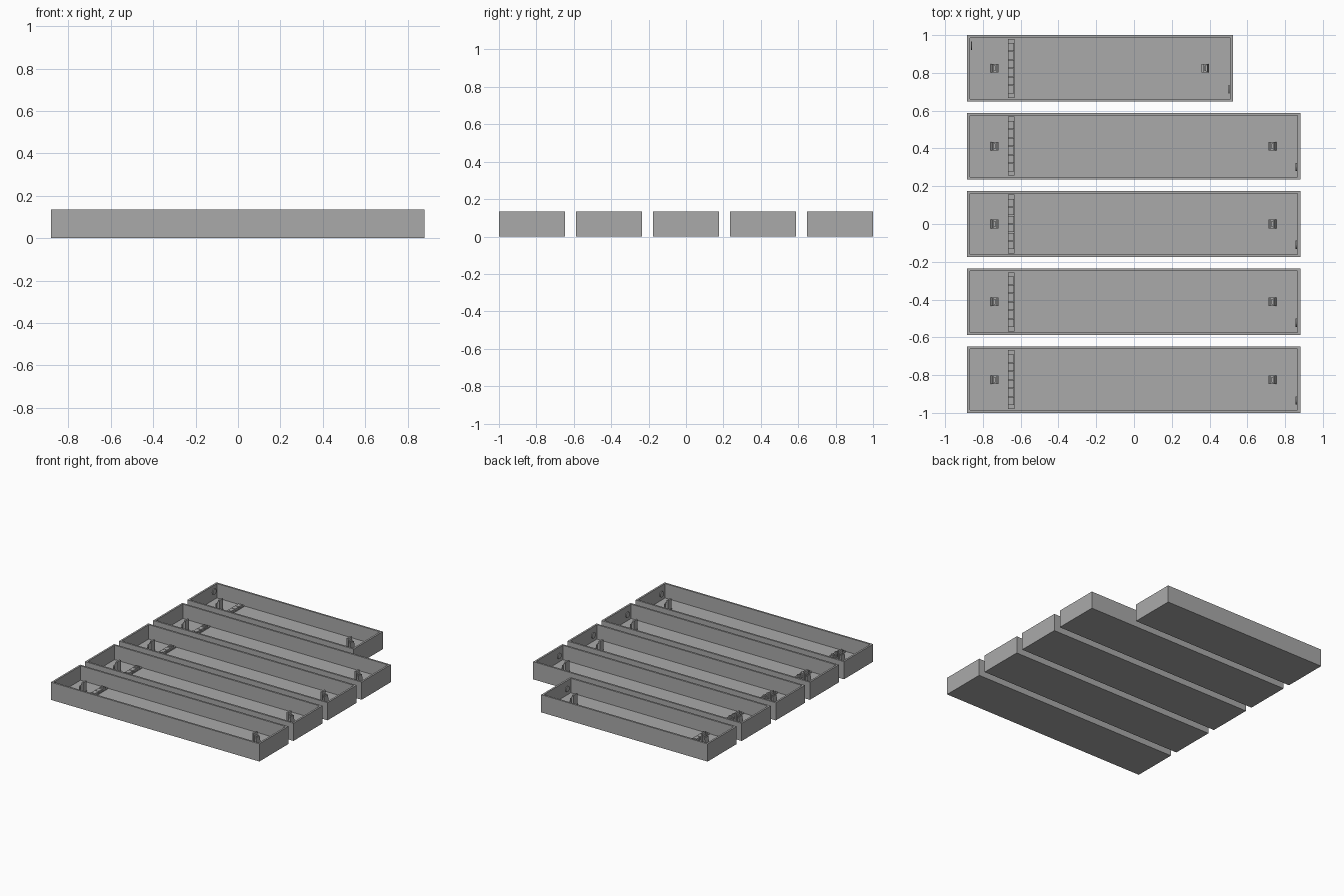
import bpy, bmesh, math
from mathutils import Matrix, Vector

if "Cube" in bpy.data.objects:
    bpy.data.objects.remove(bpy.data.objects["Cube"])

grey = bpy.data.materials.new("mid_grey")
grey.diffuse_color = (0.4, 0.4, 0.4, 1)
grey.use_nodes = True
grey.node_tree.nodes["Principled BSDF"].inputs["Base Color"].default_value = grey.diffuse_color

HEIGHT, WIDTH, WALL, FLOOR = 0.135, 0.352, 0.02, 0.025
LEFT = -0.883


def finish(bm, name):
    bmesh.ops.recalc_face_normals(bm, faces=bm.faces)
    mesh = bpy.data.meshes.new(name)
    bm.to_mesh(mesh)
    bm.free()
    mesh.materials.append(grey)
    obj = bpy.data.objects.new(name, mesh)
    bpy.context.collection.objects.link(obj)
    return obj


def add_box(bm, centre, size, tilt=0.0):
    m = (Matrix.Translation(centre) @ Matrix.Rotation(tilt, 4, 'Y')
         @ Matrix.Diagonal((*size, 1)))
    bmesh.ops.create_cube(bm, size=1, matrix=m)


def add_disc(bm, centre, radius, depth, axis='Z'):
    turn = Matrix.Rotation(math.pi / 2, 4, 'Y') if axis == 'X' else Matrix()
    bmesh.ops.create_cone(bm, cap_ends=True, segments=16, radius1=radius,
                          radius2=radius, depth=depth,
                          matrix=Matrix.Translation(centre) @ turn)


def make_tray(name, y, right):
    # open box: inset the top face, then sink it to the floor level
    bm = bmesh.new()
    add_box(bm, ((LEFT + right) / 2, y, HEIGHT / 2),
            (right - LEFT, WIDTH, HEIGHT))
    top = max(bm.faces, key=lambda f: f.calc_center_median().z)
    bmesh.ops.inset_region(bm, faces=[top], thickness=WALL)
    sunk = bmesh.ops.extrude_face_region(bm, geom=[top])
    verts = [v for v in sunk["geom"] if isinstance(v, bmesh.types.BMVert)]
    bmesh.ops.translate(bm, verts=verts, vec=Vector((0, 0, FLOOR - HEIGHT)))
    if top.is_valid:
        bmesh.ops.delete(bm, geom=[top], context='FACES_ONLY')
    finish(bm, name)


def make_holder(name, x, y, out):
    # upright socket: foot, slim post, back plate and leaning outer plate
    bm = bmesh.new()
    add_box(bm, (x, y, FLOOR + 0.008), (0.04, 0.045, 0.016))
    add_box(bm, (x - out * 0.013, y, 0.07), (0.012, 0.045, 0.09))
    add_box(bm, (x, y, 0.06), (0.01, 0.03, 0.07))
    add_box(bm, (x + out * 0.012, y, 0.055), (0.008, 0.045, 0.06), -out * 0.15)
    finish(bm, name)


def make_terminal_strip(name, y, screws):
    # low rail across the floor with raised cells and round screws
    bm = bmesh.new()
    x = -0.65
    add_box(bm, (x, y, FLOOR + 0.004), (0.036, WIDTH - 2 * WALL, 0.008))
    for i in range(6):
        add_box(bm, (x, y - 0.1125 + i * 0.045, FLOOR + 0.012),
                (0.032, 0.041, 0.02))
    for i in screws:
        cy = y - 0.1125 + i * 0.045
        add_disc(bm, (x, cy, FLOOR + 0.025), 0.014, 0.008)
        add_box(bm, (x, cy, FLOOR + 0.030), (0.022, 0.005, 0.003), 0.0)
    finish(bm, name)


def make_port(name, x, y, z):
    # thin round cover on an inner end wall
    bm = bmesh.new()
    add_disc(bm, (x, y, z), 0.022, 0.006, 'X')
    finish(bm, name)


for n in range(5):
    y = -0.824 + n * 0.412
    short = n == 4
    right = 0.525 if short else 0.881
    tag = f"_{n + 1}"
    make_tray("tray" + tag, y, right)
    make_holder("left_holder" + tag, -0.738, y, -1)
    make_holder("right_holder" + tag, right - 0.148, y, 1)
    make_terminal_strip("terminal_strip" + tag, y, [0] if short else [1, 2, 5])
    make_port("right_port" + tag, right - WALL - 0.002, y - 0.11, 0.075)
    if short:
        make_port("left_port" + tag, LEFT + WALL + 0.002, y + 0.12, 0.09)
